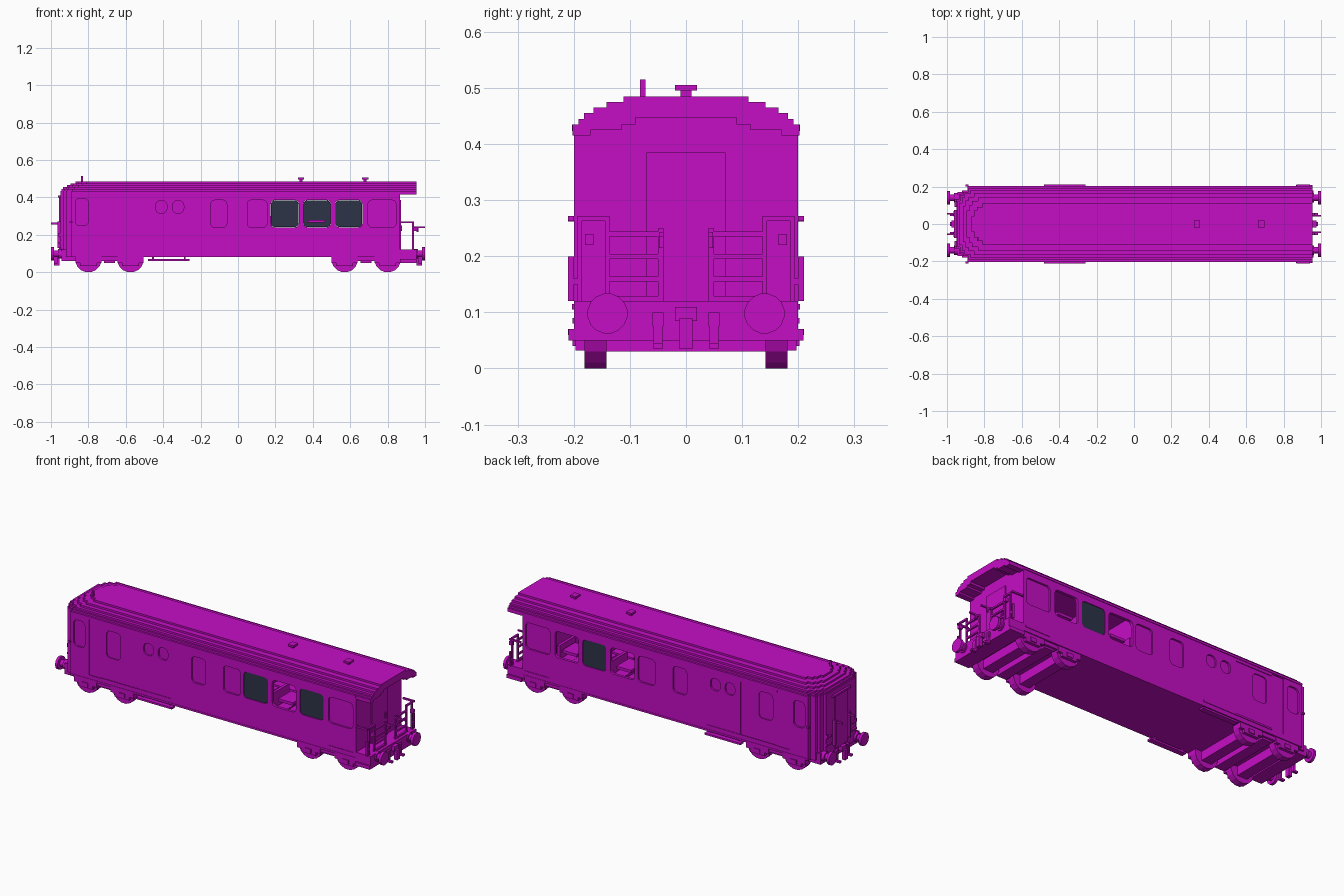
import bpy, bmesh, math

if "Cube" in bpy.data.objects:
    bpy.data.objects.remove(bpy.data.objects["Cube"])


def material(name, col):
    m = bpy.data.materials.new(name)
    m.use_nodes = True
    m.diffuse_color = (*col, 1)
    b = next(n for n in m.node_tree.nodes if n.type == 'BSDF_PRINCIPLED')
    b.inputs["Base Color"].default_value = (*col, 1)
    b.inputs["Roughness"].default_value = 0.8
    return m


MAGENTA = material("magenta", (0.56, 0.004, 0.56))
GLASS = material("dark_glass", (0.026, 0.034, 0.065))


def finish(bm, name, mat=MAGENTA):
    bmesh.ops.recalc_face_normals(bm, faces=bm.faces)
    me = bpy.data.meshes.new(name)
    bm.to_mesh(me)
    bm.free()
    me.materials.append(mat)
    ob = bpy.data.objects.new(name, me)
    bpy.context.scene.collection.objects.link(ob)
    return ob


def prism(bm, pts, lo, hi, axis):
    """Extrude a 2D outline along an axis: X takes (y,z), Y takes (x,z), Z takes (x,y)."""
    def at(p, d):
        return {'X': (d, p[0], p[1]), 'Y': (p[0], d, p[1]), 'Z': (p[0], p[1], d)}[axis]
    a = [bm.verts.new(at(p, lo)) for p in pts]
    b = [bm.verts.new(at(p, hi)) for p in pts]
    bm.faces.new(a)
    bm.faces.new(b[::-1])
    n = len(pts)
    for i in range(n):
        bm.faces.new((a[i], b[i], b[(i + 1) % n], a[(i + 1) % n]))


def box(bm, x0, x1, y0, y1, z0, z1):
    prism(bm, [(x0, y0), (x1, y0), (x1, y1), (x0, y1)], z0, z1, 'Z')


def boxes(name, items, mirror=False):
    """One object from many boxes, optionally repeated on the other side of y."""
    bm = bmesh.new()
    for x0, x1, y0, y1, z0, z1 in items:
        box(bm, x0, x1, y0, y1, z0, z1)
        if mirror:
            box(bm, x0, x1, -y1, -y0, z0, z1)
    return finish(bm, name)


def round_rect(x0, x1, z0, z1, r):
    pts = []
    for cx, cz, a0 in ((x1 - r, z1 - r, 0), (x0 + r, z1 - r, 90), (x0 + r, z0 + r, 180), (x1 - r, z0 + r, 270)):
        for k in range(4):
            a = math.radians(a0 + 30 * k)
            pts.append((cx + r * math.cos(a), cz + r * math.sin(a)))
    return pts


def disc(cy, cz, r, n=16):
    return [(cy + r * math.cos(math.tau * (i + .5) / n), cz + r * math.sin(math.tau * (i + .5) / n))
            for i in range(n)]


def plan(x0, x1, w):
    """Floor outline with a staircase corner at the closed end."""
    side = [(x0, w - .07), (x0 + .015, w - .07), (x0 + .015, w - .04), (x0 + .03, w - .04),
            (x0 + .03, w - .02), (x0 + .06, w - .02), (x0 + .06, w), (x1, w)]
    return side + [(x, -y) for x, y in reversed(side)]


def cut(ob, bm):
    """Subtract a mesh from an object and bake the result."""
    cutter = finish(bm, "cutter")
    cutter.hide_render = True
    mod = ob.modifiers.new("cut", 'BOOLEAN')
    mod.operation, mod.solver, mod.object = 'DIFFERENCE', 'EXACT', cutter
    dg = bpy.context.evaluated_depsgraph_get()
    me = bpy.data.meshes.new_from_object(ob.evaluated_get(dg))
    ob.modifiers.clear()
    ob.data = me
    me.materials.clear()
    me.materials.append(MAGENTA)
    for p in me.polygons:
        p.material_index = 0
    bpy.data.objects.remove(cutter)


# Body, sliding door recess, passenger room, windows
END = 0.865
bm = bmesh.new()
prism(bm, plan(-.95, END, .2), .08, .435, 'Z')
body = finish(bm, "carriage_body")

bm = bmesh.new()
for s in (-1, 1):
    prism(bm, [(-.775, .11), (-.475, .11), (-.475, .407), (-.70, .407), (-.70, .418), (-.775, .418)],
          s * .196, s * .25, 'Y')
box(bm, .165, .68, -.185, .185, .12, .425)
cut(body, bm)

blind = [(-.87, -.80, .25, .395, .022), (-.67, -.585, .237, .385, .02), (-.44, -.38, .315, .382, .025),
         (-.35, -.29, .315, .382, .025), (-.145, -.06, .24, .385, .02), (.05, .155, .24, .385, .02),
         (.695, .845, .24, .385, .02)]
room = [(.175, .325), (.35, .495), (.52, .665)]
bm = bmesh.new()
for s in (-1, 1):
    for w in blind:
        prism(bm, round_rect(*w), s * .19, s * .25, 'Y')
    for x0, x1 in room:
        prism(bm, round_rect(x0, x1, .24, .385, .02), s * .18, s * .25, 'Y')
cut(body, bm)

# Glazed windows alternate between the two sides
bm = bmesh.new()
for (x0, x1), s in zip(room, (-1, 1, -1)):
    prism(bm, round_rect(x0 + .001, x1 - .001, .241, .384, .02), s * .191, s * .197, 'Y')
finish(bm, "window_glass", GLASS)

# Benches with backs on both sides of the aisle
bench = []
for x in (.175, .335, .505, .655):
    bench.append((x - .008, x + .008, .04, .183, .12, .30))
for x in (.215, .295, .385, .455, .555, .62):
    bench.append((x - .032, x + .032, .04, .183, .12, .225))
for x in (.255, .42, .587):
    bench.append((x - .045, x + .045, .07, .183, .265, .28))
boxes("benches", bench, True)

# Stepped roof
layers = [(.435, .445, .192, -.945), (.445, .455, .182, -.935), (.455, .465, .165, -.915),
          (.465, .475, .142, -.895), (.475, .485, .111, -.87)]
bm = bmesh.new()
for z0, z1, w, x0 in layers:
    prism(bm, plan(x0, END, w), z0, z1, 'Z')
finish(bm, "roof")

# Roof canopy over the open platform
half = [(.202, .415), (.202, .435)]
for z0, z1, w, _ in layers:
    half += [(w, z0), (w, z1)]
under = [(.09, .447), (.09, .435), (.115, .435), (.115, .425), (.17, .425), (.17, .415)]
bm = bmesh.new()
prism(bm, half + [(-y, z) for y, z in reversed(half)] + [(-y, z) for y, z in reversed(under)] + under,
      END, .955, 'X')
finish(bm, "roof_canopy")

# Eaves and lower sill strips
boxes("eaves", [(-.89, END, .2, .203, .423, .435), (-.89, END, .2, .202, .08, .09),
                (-.70, -.27, .2, .203, .105, .115), (.70, .85, .2, .203, .105, .115)], True)

# Roof vents and flue
vents = [(-.84, -.83, -.082, -.072, .48, .515)]
for x in (.337, .68):
    vents += [(x - .008, x + .008, -.01, .01, .48, .497), (x - .017, x + .017, -.02, .02, .495, .505)]
boxes("roof_vents", vents)

# Closed end: door, ladder rungs, hand grips and gangway hooks
boxes("closed_end_door", [(-.957, -.949, -.055, .055, .11, .40), (-.962, -.949, -.075, .075, .40, .41)])
boxes("closed_end_fittings", [
    (-.965, -.945, .06, .07, .13, .27), (-1.0, -.945, .05, .058, .255, .265), (-.96, -.945, .09, .13, .19, .20),
    (-.96, -.945, .09, .13, .15, .16), (-.96, -.90, .12, .13, .20, .21), (-.90, -.885, .2, .21, .262, .272)], True)

# Open platform with end door
boxes("platform", [(END - .01, .955, -.2, .2, .06, .12), (END, .955, -.209, .209, .05, .07)])
boxes("end_door", [(END, END + .006, -.07, .07, .12, .385), (END, END + .012, .04, .05, .22, .25)])

# Platform railings
rail = [(.93, .94, .136, .144, .06, .272), (.93, .94, .185, .193, .06, .272), (.93, .94, .136, .193, .263, .272),
        (.93, .94, .04, .05, .12, .25), (.93, .94, .2, .21, .12, .20), (.93, .94, .19, .202, .15, .16),
        (.87, .94, .2, .21, .263, .272), (.94, .96, .165, .18, .22, .24),
        (.94, 1.0, .04, .048, .235, .243), (.955, .965, .04, .048, .215, .24)]
rail += [(.93, .94, .045, .14, z, z + .009) for z in (.12, .155, .195, .235)]
boxes("platform_railing", rail, True)

# Buffers at both ends
bm = bmesh.new()
for e in (-1, 1):
    for s in (-1, 1):
        prism(bm, disc(s * .14, .098, .036), e * .985, e * 1.0, 'X')
        prism(bm, disc(s * .14, .098, .018), e * .93, e * .986, 'X')
        prism(bm, disc(s * .14, .098, .026), e * .94, e * .962, 'X')
finish(bm, "buffers")

# Couplers, brake hoses and buffer beams
bm = bmesh.new()
for e in (-1, 1):
    def part(x0, x1, *r):
        box(bm, min(e * x0, e * x1), max(e * x0, e * x1), *r)
    part(.87, .945, -.17, .17, .06, .12)
    part(.94, .975, -.02, .02, .085, .11)
    part(.965, .985, -.012, .012, .035, .09)
    for s in (-1, 1):
        y = s * .05
        part(.94, .965, y - .01, y + .01, .075, .10)
        part(.955, .967, y - .008, y + .008, .04, .09)
        part(.955, .985, y - .008, y + .008, .035, .045)
finish(bm, "couplers")

# Side steps
boxes("side_steps", [(-.48, -.26, .18, .21, .06, .07), (-.46, -.45, .18, .19, .065, .09),
                     (-.29, -.28, .18, .19, .065, .09)], True)

# Wheels, axles and bogie frames
wheels, frames = bmesh.new(), bmesh.new()
for cx, ends in ((-.6875, (-.80, -.575)), (.685, (.57, .80))):
    for x in ends:
        for s in (-1, 1):
            prism(wheels, disc(x, .07, .0714, 16), s * .142, s * .181, 'Y')
            y0, y1 = sorted((s * .18, s * .197))
            box(frames, x - .07, x + .07, y0, y1, .05, .082)
            box(frames, x - .045, x + .045, y0, y1, .032, .06)
            box(frames, x - .018, x + .018, min(s * .19, s * .202), max(s * .19, s * .202), .04, .062)
        box(frames, x - .03, x + .03, -.15, .15, .03, .085)
    for s in (-1, 1):
        y0, y1 = sorted((s * .165, s * .192))
        box(frames, cx - .17, cx + .17, y0, y1, .06, .082)
    box(frames, cx - .03, cx + .03, -.18, .18, .05, .085)
finish(wheels, "wheels")
finish(frames, "bogie_frames")
